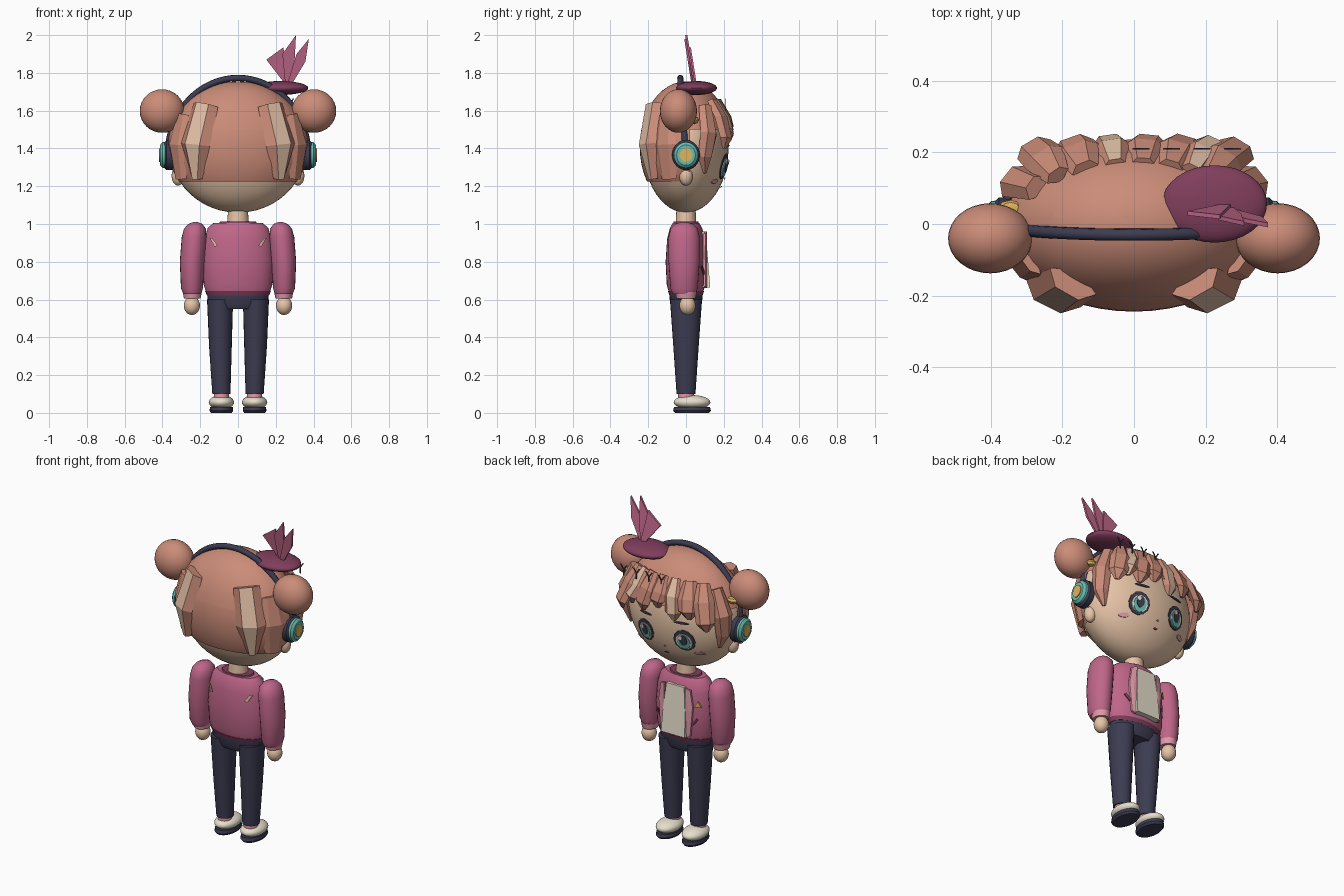
import bpy, bmesh, math
from mathutils import Vector

cube = bpy.data.objects.get("Cube")
if cube:
    bpy.data.objects.remove(cube, do_unlink=True)


def paint(name, hexcode):
    # hex colour converted to linear values
    srgb = [int(hexcode[i:i + 2], 16) / 255 for i in (0, 2, 4)]
    rgba = [((c + 0.055) / 1.055) ** 2.4 for c in srgb] + [1]
    m = bpy.data.materials.new(name)
    m.use_nodes = True
    m.diffuse_color = rgba
    m.node_tree.nodes["Principled BSDF"].inputs["Base Color"].default_value = rgba
    return m


HAIR = paint("hair_brown", "CB8C78")
STREAK = paint("hair_streak", "E2C0A6")
SKIN = paint("skin", "EBC8AA")
PINK = paint("jacket_pink", "BF6689")
MAROON = paint("maroon", "803E5C")
NAVY = paint("navy", "3C3C52")
CREAM = paint("cream", "EAE2CF")
TEAL = paint("teal", "68BDB0")
GOLD = paint("gold", "E0B45F")
BLUSH = paint("blush", "E09AA8")


def finish(name, bm, *mats, smooth=40):
    bmesh.ops.recalc_face_normals(bm, faces=bm.faces)
    me = bpy.data.meshes.new(name)
    bm.to_mesh(me)
    bm.free()
    for m in mats:
        me.materials.append(m)
    if smooth:
        me.shade_smooth()
        me.set_sharp_from_angle(angle=math.radians(smooth))
    ob = bpy.data.objects.new(name, me)
    bpy.context.collection.objects.link(ob)
    return ob


def ellipsoid_mesh(c, r, seg=32):
    bm = bmesh.new()
    bmesh.ops.create_uvsphere(bm, u_segments=seg, v_segments=seg // 2, radius=1)
    for v in bm.verts:
        v.co = Vector(c) + Vector(a * b for a, b in zip(v.co, r))
    return bm


def ball(name, c, r, mat, seg=32):
    return finish(name, ellipsoid_mesh(c, r, seg), mat)


def skin_rings(bm, rings):
    # bridge neighbouring rings and cap both ends
    n = len(rings[0])
    for a, b in zip(rings, rings[1:]):
        for i in range(n):
            f = bm.faces.new((a[i], a[(i + 1) % n], b[(i + 1) % n], b[i]))
            f.material_index = 0
    bm.faces.new(rings[0])
    bm.faces.new(rings[-1])


def loft(name, rows, mat, axis="z", sides=24):
    # rows: position along the axis, two centre values, two radii
    bm = bmesh.new()
    rings = []
    for h, cu, cv, ru, rv in rows:
        ring = []
        for i in range(sides):
            a = math.tau * i / sides
            u, v = cu + ru * math.cos(a), cv + rv * math.sin(a)
            ring.append(bm.verts.new((u, v, h) if axis == "z" else (h, u, v)))
        rings.append(ring)
    skin_rings(bm, rings)
    return finish(name, bm, mat)


def plate(name, pts, depth, thick, mat):
    # outline in x and z, laid on a surface y = depth(x, z)
    bm = bmesh.new()
    mid = [sum(p[k] for p in pts) / len(pts) for k in (0, 1)]
    layers = []
    for off in (0, thick):
        vs = [bm.verts.new((x, depth(x, z) + off, z)) for x, z in pts + [mid]]
        layers.append(vs)
        for i in range(len(pts)):
            bm.faces.new((vs[i], vs[(i + 1) % len(pts)], vs[-1]))
    a, b = layers
    for i in range(len(pts)):
        j = (i + 1) % len(pts)
        bm.faces.new((a[i], a[j], b[j], b[i]))
    return finish(name, bm, mat, smooth=0)


def lock(name, path, thick=0.03, streak=False):
    # faceted strand; path rows: x, y, z, half width
    bm = bmesh.new()
    pts = [Vector(p[:3]) for p in path]
    rings = []
    for i, p in enumerate(pts):
        along = (pts[min(i + 1, len(pts) - 1)] - pts[max(i - 1, 0)]).normalized()
        out = Vector((p.x / 0.14, p.y / 0.06, (p.z - 1.41) / 0.12))
        out = (out - along * out.dot(along)).normalized()
        side = along.cross(out)
        w, t = path[i][3], thick * min(1, path[i][3] / 0.04)
        shape = ((-w, 0), (-w * 0.5, t), (w * 0.5, t), (w, 0), (0, -t))
        rings.append([bm.verts.new(p + side * u + out * v) for u, v in shape])
    skin_rings(bm, rings)
    if streak:
        top = set(v for r in rings for v in r[1:3])
        for f in bm.faces:
            if all(v in top for v in f.verts):
                f.material_index = 1
    return finish(name, bm, HAIR, STREAK, smooth=0)


def dome_y(cz, rx, ry, rz, off):
    return lambda x, z: ry * math.sqrt(max(0, 1 - (x / rx) ** 2 - ((z - cz) / rz) ** 2)) + off


def oval(cx, cz, rx, rz, n=12):
    return [(cx + rx * math.cos(math.tau * i / n), cz + rz * math.sin(math.tau * i / n)) for i in range(n)]


# Head and neck
ball("head", (0, 0, 1.40), (0.36, 0.225, 0.34), SKIN, 48)
loft("neck", [(0.98, 0, 0, 0.06, 0.055), (1.1, 0, 0, 0.05, 0.05)], SKIN)

# Hair cap with the face opening cut away
bm = ellipsoid_mesh((0, 0, 1.41), (0.372, 0.245, 0.345), 48)
for co, no, clear in (((0, 0, 1.225), (0, 0, 1), True), ((0, 0, 1.5), (0, 0, 1), False), ((0, 0.02, 0), (0, 1, 0), False)):
    bmesh.ops.bisect_plane(bm, geom=bm.verts[:] + bm.edges[:] + bm.faces[:], plane_co=co, plane_no=no, clear_inner=clear)
gone = [f for f in bm.faces if f.calc_center_median().y > 0.02 and f.calc_center_median().z < 1.5]
bmesh.ops.delete(bm, geom=gone, context="FACES")
finish("hair_cap", bm, HAIR)

# Fringe: root x, tip x, tip height, half width, streak
fringe = [(-0.25, -0.28, 1.40, 0.06, 0), (-0.16, -0.17, 1.45, 0.065, 0), (-0.06, -0.07, 1.42, 0.055, 1), (0.03, 0.04, 1.47, 0.06, 0),
          (0.12, 0.14, 1.43, 0.06, 0), (0.19, 0.22, 1.45, 0.055, 1), (0.25, 0.29, 1.40, 0.06, 0)]
for i, (x, tip, z, w, s) in enumerate(fringe):
    back = 0.5 * x * x
    lock(f"fringe_lock_{i}", [(x * 0.85, 0.165 - back, 1.65, w * 0.6), (x, 0.215 - back, 1.56, w),
                              (tip, 0.225 - back * 0.5, z + 0.05, w * 0.9), (tip, 0.215 - back * 0.5, z, 0.015)], 0.025, bool(s))

# Parts repeated on both sides
for s, side in ((1, "left"), (-1, "right")):
    # Hair locks and buns
    lock(f"{side}_back_lock", [(s * 0.17, -0.16, 1.63, 0.075), (s * 0.225, -0.195, 1.42, 0.085), (s * 0.215, -0.165, 1.24, 0.03)], 0.04, True)
    lock(f"{side}_side_lock", [(s * 0.27, 0.10, 1.62, 0.04), (s * 0.335, 0.12, 1.48, 0.055), (s * 0.325, 0.10, 1.36, 0.045), (s * 0.30, 0.10, 1.27, 0.01)])
    lock(f"{side}_rear_lock", [(s * 0.29, -0.10, 1.58, 0.05), (s * 0.325, -0.11, 1.42, 0.07), (s * 0.30, -0.09, 1.24, 0.05)], 0.02)
    ball(f"{side}_bun", (s * 0.402, -0.04, 1.598), (0.118, 0.098, 0.115), HAIR)
    ball(f"{side}_hair_tie", (s * 0.345, 0.045, 1.55), (0.035, 0.022, 0.02), GOLD, 8)
    ball(f"{side}_ear", (s * 0.318, 0, 1.255), (0.034, 0.036, 0.052), SKIN, 16)
    # Headphone cup
    loft(f"{side}_ear_pad", [(s * x, 0, 1.365, r, r + 0.006) for x, r in ((0.335, 0.06), (0.345, 0.074), (0.378, 0.074), (0.39, 0.062))], NAVY, "x")
    loft(f"{side}_cup_cover", [(s * x, 0, 1.365, r, r + 0.004) for x, r in ((0.38, 0.066), (0.4, 0.064), (0.412, 0.05))], TEAL, "x")
    loft(f"{side}_cup_centre", [(s * x, 0, 1.365, 0.034, 0.036) for x in (0.4, 0.417)], GOLD, "x")
    # Eye built from thin layers
    for k, (part, dx, dz, rx, rz, m) in enumerate((("outline", 0, 0, 0.062, 0.068, NAVY), ("white", 0, -0.006, 0.047, 0.05, CREAM),
                                                   ("iris", 0, -0.008, 0.037, 0.047, TEAL), ("pupil", 0, 0.004, 0.022, 0.033, NAVY),
                                                   ("glint", 0.014, 0.022, 0.012, 0.014, CREAM))):
        plate(f"{side}_eye_{part}", oval(s * 0.13 + dx, 1.305 + dz, rx, rz), dome_y(1.4, 0.36, 0.225, 0.34, 0.003 + 0.003 * k), 0.004, m)
    face = dome_y(1.4, 0.36, 0.225, 0.34, 0.004)
    plate(f"{side}_cheek", oval(s * 0.2, 1.225, 0.028, 0.012), face, 0.004, BLUSH)
    plate(f"{side}_brow", oval(s * 0.12, 1.415, 0.045, 0.006), face, 0.006, NAVY)
    # Arm, cuff and hand
    loft(f"{side}_sleeve", [(z, s * x, -0.01, r, r * 1.25) for z, x, r in
                            ((0.63, 0.242, 0.048), (0.66, 0.244, 0.058), (0.8, 0.242, 0.066), (0.93, 0.232, 0.066),
                             (0.975, 0.228, 0.058), (1.0, 0.226, 0.038), (1.01, 0.225, 0.012))], PINK)
    loft(f"{side}_cuff", [(0.605, s * 0.242, 0, 0.044, 0.05), (0.64, s * 0.242, 0, 0.05, 0.057)], BLUSH)
    ball(f"{side}_hand", (s * 0.244, 0.008, 0.568), (0.043, 0.043, 0.05), SKIN, 20)
    # Leg and shoe
    loft(f"{side}_leg", [(0.1, s * 0.088, 0, 0.048, 0.05), (0.35, s * 0.093, 0, 0.06, 0.067), (0.6, s * 0.095, 0, 0.069, 0.085)], NAVY)
    loft(f"{side}_ankle", [(0.06, s * 0.088, 0, 0.04, 0.042), (0.11, s * 0.088, 0, 0.04, 0.042)], BLUSH)
    ball(f"{side}_shoe", (s * 0.088, 0.032, 0.056), (0.067, 0.097, 0.038), CREAM)
    loft(f"{side}_sole", [(0, s * 0.088, 0.032, 0.055, 0.09), (0.012, s * 0.088, 0.032, 0.063, 0.1), (0.032, s * 0.088, 0.032, 0.06, 0.095)], NAVY)
    # Jacket details
    chest = dome_y(0.8, 0.19, 0.11, 0.6, 0.002)
    plate(f"{side}_pocket", [(s * 0.1, 0.74), (s * 0.13, 0.78), (s * 0.138, 0.772), (s * 0.108, 0.73)], chest, 0.006, MAROON)
    plate(f"{side}_lapel", [(s * 0.075, 0.66), (s * 0.1, 0.67), (s * 0.115, 0.85), (s * 0.1, 0.95), (s * 0.07, 0.96)], chest, 0.012, BLUSH)
    plate(f"{side}_back_mark", [(s * 0.15, 0.925), (s * 0.135, 0.925), (s * 0.108, 0.885), (s * 0.125, 0.88)],
          lambda x, z: -chest(x, z) - 0.004, 0.005, STREAK)

plate("mouth", oval(0, 1.195, 0.014, 0.005, 8), face, 0.004, MAROON)
plate("nose", oval(0, 1.24, 0.007, 0.005, 8), face, 0.005, BLUSH)
plate("jacket_badge", [(-0.12, 0.85), (-0.155, 0.85), (-0.138, 0.885)], chest, 0.008, GOLD)

# Headphone band
cu = bpy.data.curves.new("headphone_band", "CURVE")
cu.dimensions = "3D"
cu.bevel_depth = 0.017
cu.bevel_resolution = 2
sp = cu.splines.new("POLY")
sp.points.add(32)
for i, p in enumerate(sp.points):
    a = math.pi * i / 32
    p.co = (0.372 * math.cos(a), -0.03 * math.sin(a), 1.365 + 0.408 * math.sin(a), 1)
cu.materials.append(NAVY)
bpy.context.collection.objects.link(bpy.data.objects.new("headphone_band", cu))

# Small hat with three feathers
ball("hat", (0.225, 0.056, 1.72), (0.147, 0.108, 0.037), MAROON)
lean = lambda x, z: 0.045 - 0.16 * (z - 1.74)
for i, pts in enumerate(([(0.25, 1.74), (0.15, 1.87), (0.24, 1.935), (0.27, 1.75)],
                         [(0.25, 1.74), (0.235, 1.9), (0.307, 2.0), (0.3, 1.87), (0.275, 1.74)],
                         [(0.26, 1.74), (0.31, 1.9), (0.375, 1.98), (0.357, 1.86), (0.285, 1.74)])):
    plate(f"feather_{i}", pts, lambda x, z, k=i: lean(x, z) - 0.008 * k, 0.012, PINK)

# Dark stitches standing off the fringe
for i in range(4):
    x = 0.02 + 0.085 * i
    for k, (x0, z0, x1, z1) in enumerate(((0, -0.035, 0, 0), (0, 0, -0.02, 0.03), (0, 0, 0.02, 0.03))):
        plate(f"stitch_{i}_{k}", [(x + x0 - 0.004, 1.635 + z0), (x + x0 + 0.004, 1.635 + z0), (x + x1 + 0.004, 1.635 + z1), (x + x1 - 0.004, 1.635 + z1)],
              lambda x, z: 0.208, 0.004, NAVY)

# Torso, shirt and hips
loft("jacket", [(z, 0, 0, rx, ry) for z, rx, ry in ((0.635, 0.168, 0.09), (0.68, 0.182, 0.102), (0.8, 0.188, 0.108), (0.92, 0.178, 0.1),
                                                 (0.98, 0.16, 0.085), (1.005, 0.13, 0.07))], PINK, sides=32)
loft("jacket_hem", [(0.622, 0, 0, 0.164, 0.088), (0.645, 0, 0, 0.175, 0.096)], MAROON, sides=32)
loft("collar", [(0.99, 0, 0, 0.11, 0.075), (1.012, 0, 0, 0.095, 0.065)], MAROON)
plate("shirt", [(-0.08, 0.665), (0.08, 0.665), (0.075, 0.8), (0.06, 0.96), (-0.06, 0.96), (-0.075, 0.8)],
      lambda x, z: 0.08 - 0.08 * (z - 0.665), 0.048, CREAM)
loft("hips", [(0.55, 0, 0, 0.135, 0.07), (0.58, 0, 0, 0.16, 0.085), (0.63, 0, 0, 0.162, 0.088)], NAVY, sides=32)
